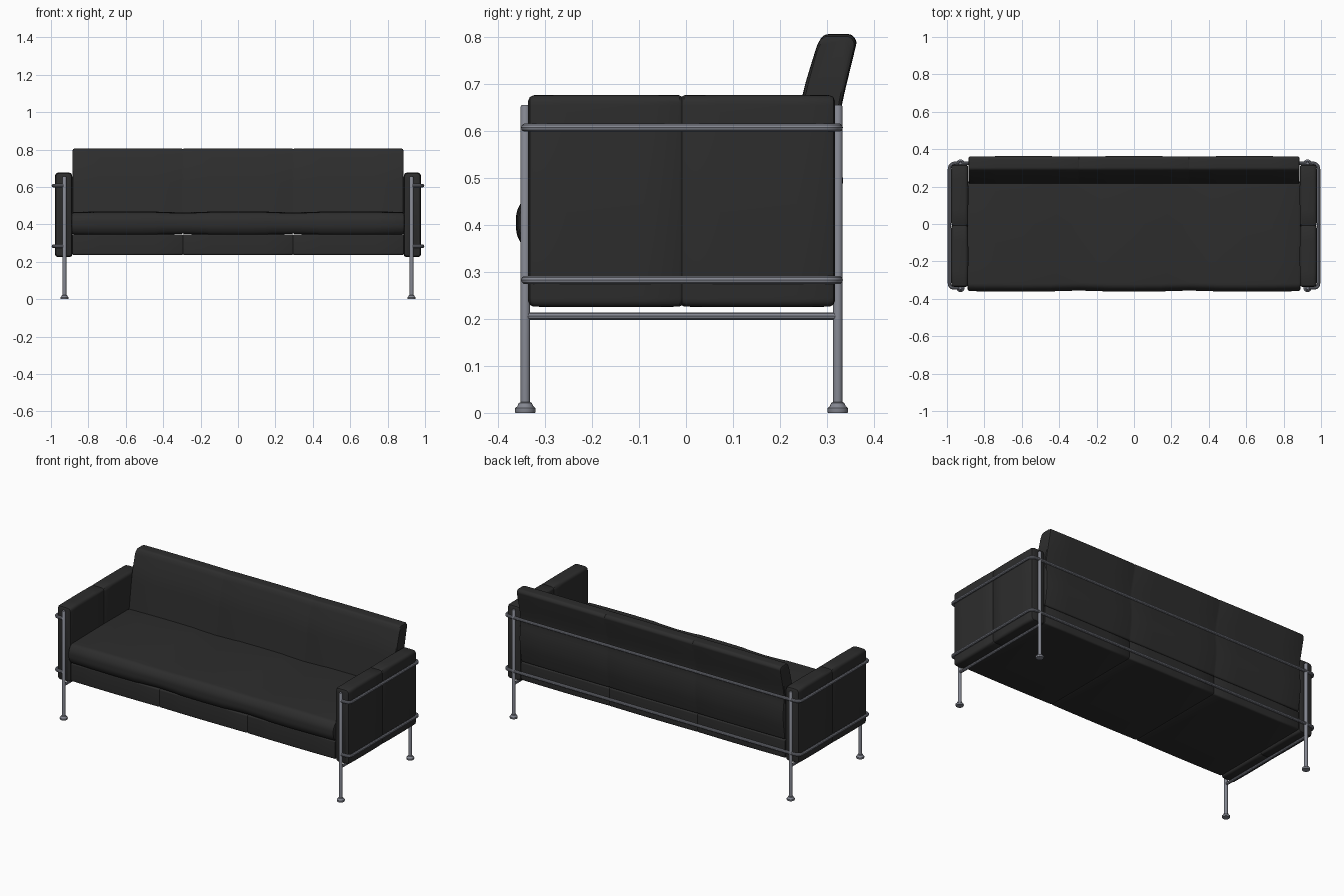
import bpy, bmesh, math
from mathutils import Vector

if "Cube" in bpy.data.objects:
    bpy.data.objects.remove(bpy.data.objects["Cube"])


def material(name, rgb):
    m = bpy.data.materials.new(name)
    m.diffuse_color = (*rgb, 1)
    m.use_nodes = True
    m.node_tree.nodes["Principled BSDF"].inputs["Base Color"].default_value = m.diffuse_color
    return m


LEATHER = material("black leather", (0.026, 0.026, 0.026))
STEEL = material("grey steel", (0.23, 0.24, 0.28))


def add(name, mesh, mat):
    mesh.materials.clear()
    mesh.materials.append(mat)
    ob = bpy.data.objects.new(name, mesh)
    bpy.context.collection.objects.link(ob)
    return ob


def rounded(points, closed=True, steps=5):
    """Round each corner of a path; every point is (*coords, radius)."""
    pts = [Vector(p[:-1]) for p in points]
    n, out = len(pts), []
    for i, p in enumerate(pts):
        if not closed and i in (0, n - 1):
            out.append(p)
            continue
        a, b = pts[i - 1] - p, pts[(i + 1) % n] - p
        r = min(points[i][-1], a.length * 0.45, b.length * 0.45)
        s, e = p + a.normalized() * r, p + b.normalized() * r
        for k in range(steps + 1):
            t = k / steps
            out.append(s * (1 - t) ** 2 + p * 2 * t * (1 - t) + e * t * t)
    return out


def cushion(name, axis, profile, start, end, seams, groove, width, puff, edge=0.012):
    """Loft a profile along x or y with soft ends, seam grooves and puffed panels."""
    ring = rounded(profile)
    lo = [min(p[i] for p in ring) for i in (0, 1)]
    hi = [max(p[i] for p in ring) for i in (0, 1)]
    c = [(l + h) / 2 for l, h in zip(lo, hi)]
    half = [(h - l) / 2 for l, h in zip(lo, hi)]
    # (position along axis, inset of the section)
    stations = [(start, edge), (start + edge * 0.3, edge * 0.3), (start + edge, 0)]
    marks = [start] + seams + [end]
    for i, (a, b) in enumerate(zip(marks, marks[1:])):
        for f in (0.25, 0.5, 0.75):
            stations.append((a + (b - a) * f, -puff * math.sin(math.pi * f)))
        if i < len(seams):
            stations += [(b - width, 0), (b, groove), (b + width, 0)]
    stations += [(end - edge, 0), (end - edge * 0.3, edge * 0.3), (end, edge)]
    bm = bmesh.new()
    rings = []
    for t, d in stations:
        vs = []
        for p in ring:
            u, z = (c[i] + (p[i] - c[i]) * (1 - d / half[i]) for i in (0, 1))
            vs.append(bm.verts.new((t, u, z) if axis == 'x' else (u, t, z)))
        rings.append(vs)
    n = len(ring)
    for r, s in zip(rings, rings[1:]):
        for i in range(n):
            bm.faces.new((r[i], r[(i + 1) % n], s[(i + 1) % n], s[i]))
    bm.faces.new(rings[0])
    bm.faces.new(rings[-1])
    bmesh.ops.recalc_face_normals(bm, faces=bm.faces)
    me = bpy.data.meshes.new(name)
    bm.to_mesh(me)
    bm.free()
    return add(name, me, LEATHER)


def tube(name, points, radius):
    """Round steel tube along a path with rounded bends."""
    cu = bpy.data.curves.new(name, 'CURVE')
    cu.dimensions = '3D'
    cu.bevel_depth, cu.bevel_resolution, cu.use_fill_caps = radius, 3, True
    pts = rounded(points, closed=False, steps=7)
    sp = cu.splines.new('POLY')
    sp.points.add(len(pts) - 1)
    for q, p in zip(sp.points, pts):
        q.co = (*p, 1)
    tmp = bpy.data.objects.new("tmp", cu)
    bpy.context.collection.objects.link(tmp)
    dg = bpy.context.evaluated_depsgraph_get()
    me = bpy.data.meshes.new_from_object(tmp.evaluated_get(dg))
    me.name = name
    bpy.data.objects.remove(tmp)
    return add(name, me, STEEL)


def lathe(name, x, y, profile, sides=20):
    """Turned part from (radius, z) points."""
    bm = bmesh.new()
    rings = [[bm.verts.new((x + r * math.cos(2 * math.pi * k / sides),
                            y + r * math.sin(2 * math.pi * k / sides), z))
              for k in range(sides)] for r, z in profile]
    for a, b in zip(rings, rings[1:]):
        for k in range(sides):
            j = (k + 1) % sides
            bm.faces.new((a[k], a[j], b[j], b[k]))
    bm.faces.new(rings[0][::-1])
    bm.faces.new(rings[-1])
    me = bpy.data.meshes.new(name)
    bm.to_mesh(me)
    bm.free()
    return add(name, me, STEEL)


SEAMS = [-0.295, 0.295]
YF, YB, XL = -0.342, 0.323, 0.928

# upholstered base under the seat
cushion("seat_base", 'x', [(-0.335, 0.236, 0.012), (0.316, 0.236, 0.012),
                           (0.316, 0.347, 0.008), (-0.335, 0.347, 0.008)],
        -0.886, 0.886, SEAMS, 0.003, 0.006, 0.001, 0.006)

# long seat cushion with bulging front
cushion("seat_cushion", 'x', [(-0.338, 0.347, 0.02), (0.23, 0.347, 0.01), (0.23, 0.466, 0.02),
                              (-0.10, 0.467, 0.1), (-0.335, 0.463, 0.03),
                              (-0.359, 0.43, 0.03), (-0.359, 0.38, 0.03)],
        -0.89, 0.89, SEAMS, 0.003, 0.12, 0.003)

# leaning backrest
cushion("backrest", 'x', [(0.20, 0.349, 0.01), (0.316, 0.349, 0.01), (0.333, 0.46, 0.05),
                          (0.333, 0.53, 0.05), (0.322, 0.605, 0.03), (0.334, 0.67, 0.03),
                          (0.363, 0.79, 0.022), (0.352, 0.805, 0.012), (0.293, 0.805, 0.02),
                          (0.280, 0.785, 0.02), (0.246, 0.675, 0.08), (0.215, 0.46, 0.05)],
        -0.886, 0.886, SEAMS, 0.002, 0.006, 0.001)

for s, side in ((-1, "left"), (1, "right")):
    # arm pad, seam across its middle
    x0, x1 = sorted((s * 0.887, s * 0.977))
    cushion(side + "_arm", 'y', [(x0, 0.226, 0.018), (x1, 0.226, 0.018),
                                 (x1, 0.676, 0.022), (x0, 0.676, 0.022)],
            -0.336, 0.317, [-0.009], 0.003, 0.005, 0.001)
    # legs with flared feet
    for y, end in ((YF, "front"), (YB, "back")):
        lathe(f"{end}_{side}_leg", s * XL, y,
              [(0.010, 0.01), (0.010, 0.652), (0.008, 0.655)])
        lathe(f"{end}_{side}_foot", s * XL, y,
              [(0.021, 0), (0.022, 0.003), (0.022, 0.010), (0.017, 0.014),
               (0.014, 0.021), (0.010, 0.023)])
    # low rail joining front and back legs
    tube(side + "_low_rail", [(s * XL, YF, 0.206, 0), (s * XL, YB, 0.206, 0)], 0.0085)

# two rails wrapping both arms and the back
for z, name in ((0.607, "upper_rail"), (0.283, "middle_rail")):
    xr, yb = 0.987, 0.325
    tube(name, [(-XL, YF, z, 0), (-xr, YF, z, 0.035), (-xr, yb, z, 0.035),
                (xr, yb, z, 0.035), (xr, YF, z, 0.035), (XL, YF, z, 0)], 0.009)

# smooth shading with crisp edges
bpy.ops.object.select_all(action='DESELECT')
for ob in bpy.context.scene.objects:
    ob.select_set(True)
    bpy.context.view_layer.objects.active = ob
bpy.ops.object.shade_smooth_by_angle(angle=math.radians(35))
